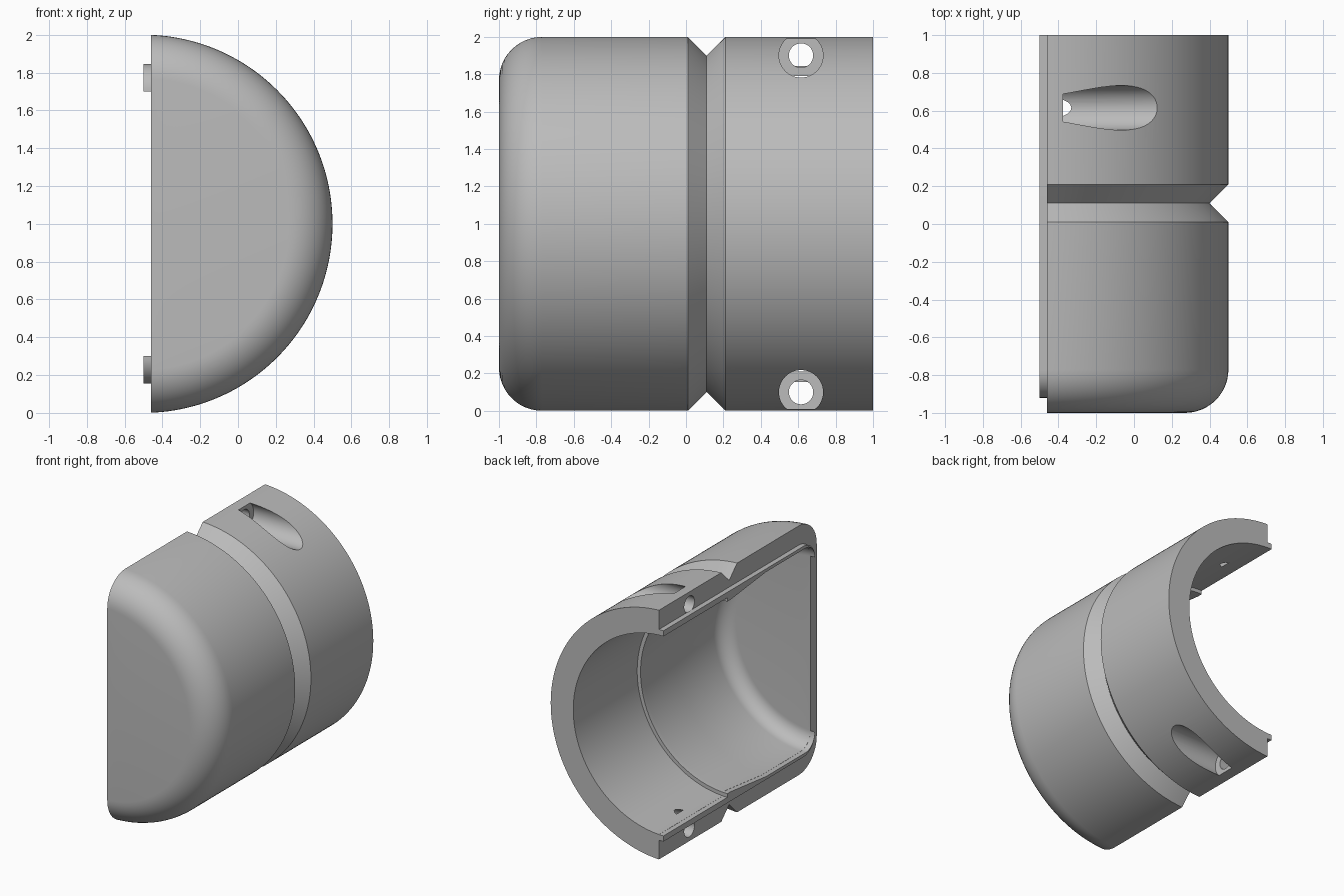
import bpy, bmesh
from math import sin, cos, pi, radians
from mathutils import Vector

cube = bpy.data.objects.get("Cube")
if cube:
    bpy.data.objects.remove(cube, do_unlink=True)

AXIS_X, CUT_X, MID_Z = -0.5, -0.46, 1.0

grey = bpy.data.materials.new("plain grey")
grey.use_nodes = True
grey.diffuse_color = (0.5, 0.5, 0.5, 1)
grey.node_tree.nodes["Principled BSDF"].inputs["Base Color"].default_value = (0.5, 0.5, 0.5, 1)


def fillet(radius, y, r, n=12):
    """Quarter round from the front plane y out to the given radius."""
    return [(radius - r + r * sin(i / n * pi / 2), y + r - r * cos(i / n * pi / 2))
            for i in range(n + 1)]


def finish(bm, name):
    bmesh.ops.recalc_face_normals(bm, faces=bm.faces)
    mesh = bpy.data.meshes.new(name)
    bm.to_mesh(mesh)
    bm.free()
    obj = bpy.data.objects.new(name, mesh)
    bpy.context.collection.objects.link(obj)
    mesh.materials.append(grey)
    return obj


def activate(obj):
    bpy.ops.object.select_all(action='DESELECT')
    obj.select_set(True)
    bpy.context.view_layer.objects.active = obj


# Profiles as (radius, y), from front to back
outer = [(0, -1)] + fillet(1, -1, 0.23) + [(1, 0.01), (0.9, 0.11), (1, 0.21), (1, 1)]
cavity = fillet(0.82, -0.92, 0.12) + [(0.82, -0.3), (0.77, 0.15), (0.77, 0.19), (0.8, 0.19), (0.8, 1)]
lip_edge = fillet(0.845, -0.92, 0.145) + [(0.845, 1)]

# Half shell: spin the wall profile, then trim to the parting plane
bm = bmesh.new()
loop = outer + cavity[::-1] + [(0, -0.92)]
verts = [bm.verts.new((AXIS_X, y, MID_Z + r)) for r, y in loop]
edges = [bm.edges.new((a, b)) for a, b in zip(verts, verts[1:])]
bmesh.ops.spin(bm, geom=verts + edges, cent=(AXIS_X, 0, MID_Z), axis=(0, 1, 0),
               angle=pi, steps=96)
bmesh.ops.remove_doubles(bm, verts=bm.verts, dist=1e-5)
bmesh.ops.bisect_plane(bm, geom=bm.verts[:] + bm.edges[:] + bm.faces[:], dist=1e-6,
                       plane_co=(CUT_X, 0, 0), plane_no=(1, 0, 0), clear_inner=True)
bmesh.ops.holes_fill(bm, edges=[e for e in bm.edges if e.is_boundary], sides=0)
shell = finish(bm, "half_shell")

# Screw holes with counterbores that break out through the curved wall
for z in (0.1, 1.9):
    for radius, x0, x1 in ((0.118, -0.375, 0.7), (0.065, -0.7, -0.3)):
        bpy.ops.mesh.primitive_cylinder_add(vertices=48, radius=radius, depth=x1 - x0,
                                            location=((x0 + x1) / 2, 0.615, z),
                                            rotation=(0, pi / 2, 0))
        cutter = bpy.context.object
        cutter.name = "screw_hole_cutter"
        cutter.hide_render = True
        mod = shell.modifiers.new("screw_hole", 'BOOLEAN')
        mod.operation, mod.solver, mod.object = 'DIFFERENCE', 'EXACT', cutter
        activate(shell)
        bpy.ops.object.modifier_apply(modifier=mod.name)
        bpy.data.objects.remove(cutter, do_unlink=True)

activate(shell)
bpy.ops.object.shade_smooth_by_angle(angle=radians(25))

# Locating lips standing proud of the parting plane beside the cavity
for side, name in ((1, "upper_lip"), (-1, "lower_lip")):
    bm = bmesh.new()
    outline = cavity + lip_edge[:0:-1]
    face = bm.faces.new([bm.verts.new((CUT_X, y, MID_Z + side * r)) for r, y in outline])
    ext = bmesh.ops.extrude_face_region(bm, geom=[face], use_keep_orig=True)
    bmesh.ops.translate(bm, vec=Vector((AXIS_X - CUT_X, 0, 0)),
                        verts=[g for g in ext["geom"] if isinstance(g, bmesh.types.BMVert)])
    lip = finish(bm, name)
    activate(lip)
    bpy.ops.object.shade_smooth_by_angle(angle=radians(25))
